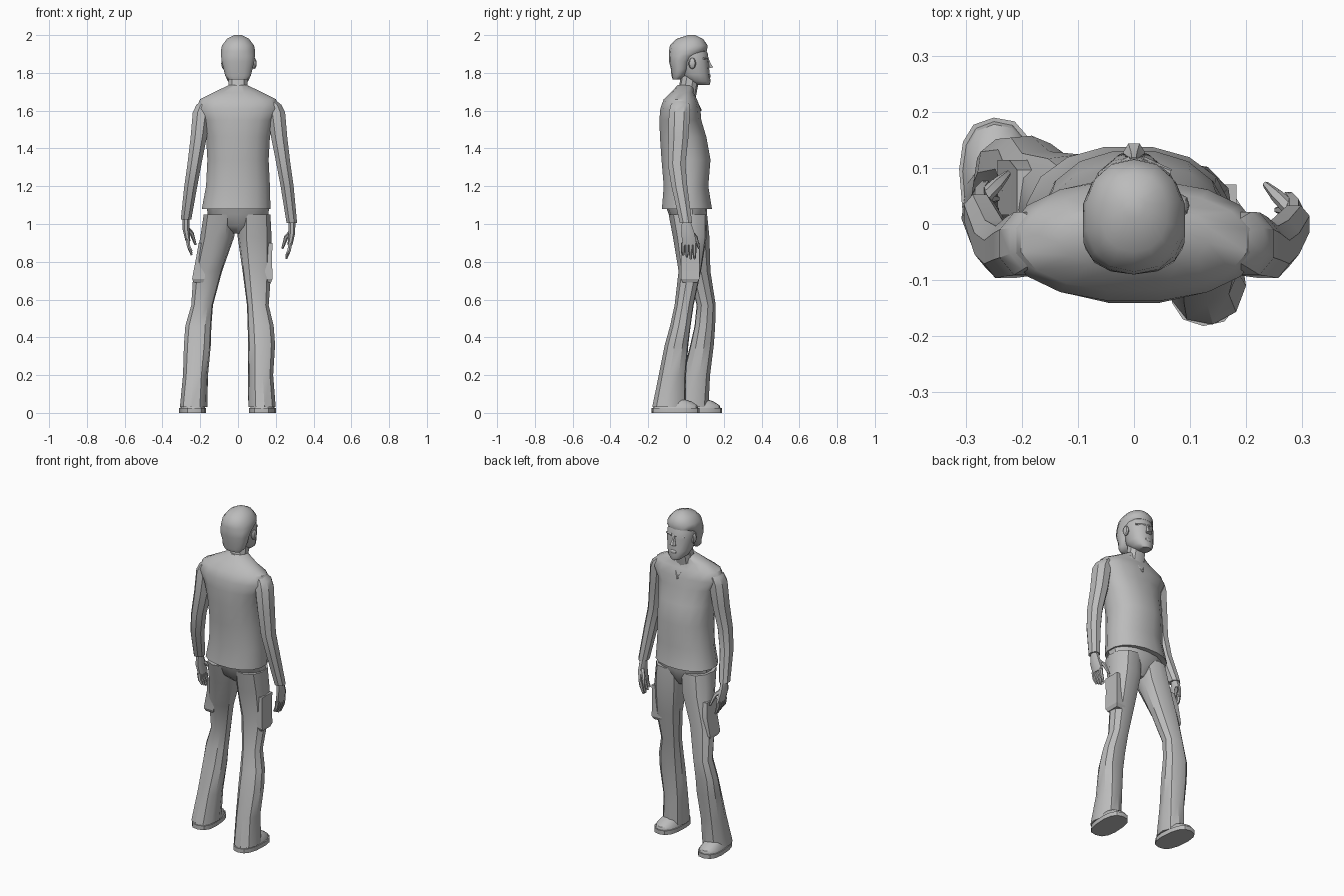
import bpy, bmesh, math
from mathutils import Vector

cube = bpy.data.objects.get("Cube")
if cube:
    bpy.data.objects.remove(cube, do_unlink=True)

TONE = (.5, .5, .5, 1)
grey = bpy.data.materials.new("plain_grey")
grey.use_nodes = True
grey.diffuse_color = TONE
grey.node_tree.nodes["Principled BSDF"].inputs["Base Color"].default_value = TONE


def finish(name, bm, angle):
    """Turn a bmesh into a shaded object."""
    bmesh.ops.recalc_face_normals(bm, faces=bm.faces)
    mesh = bpy.data.meshes.new(name)
    bm.to_mesh(mesh)
    bm.free()
    mesh.materials.append(grey)
    part = bpy.data.objects.new(name, mesh)
    bpy.context.collection.objects.link(part)
    bpy.ops.object.select_all(action="DESELECT")
    part.select_set(True)
    bpy.context.view_layer.objects.active = part
    bpy.ops.object.shade_smooth_by_angle(angle=math.radians(angle))


def skin(name, rings, angle):
    """Join rings of points into a closed surface."""
    bm = bmesh.new()
    loops = [[bm.verts.new(point) for point in ring] for ring in rings]
    for low, high in zip(loops, loops[1:]):
        for i in range(len(low)):
            bm.faces.new((low[i - 1], low[i], high[i], high[i - 1]))
    bm.faces.new(loops[0])
    bm.faces.new(loops[-1])
    finish(name, bm, angle)


def power(value, squareness):
    return math.copysign(abs(value) ** (2 / squareness), value)


def loft(name, centres, widths, depths, sides=10, squareness=2.2, turn=0, angle=35):
    """Stack level rings with the given centres, half widths and half depths."""
    angles = [math.tau * (i + .5) / sides for i in range(sides)]
    c, s = math.cos(turn), math.sin(turn)
    rings = []
    for (x, y, z), wide, deep in zip(centres, widths, depths):
        ring = []
        for a in angles:
            dx = wide * power(math.cos(a), squareness)
            dy = deep * power(math.sin(a), squareness)
            ring.append((x + dx * c - dy * s, y + dx * s + dy * c, z))
        rings.append(ring)
    skin(name, rings, angle)


def tube(name, points, start, end, sides=6):
    """Sweep a tapering round section along a path."""
    points = [Vector(p) for p in points]
    last = len(points) - 1
    rings = []
    for k, point in enumerate(points):
        along = points[min(k + 1, last)] - points[max(k - 1, 0)]
        facing = along.to_track_quat("Z", "Y")
        radius = start + (end - start) * (k / last) ** 2
        rings.append([point + facing @ Vector((radius * math.cos(math.tau * i / sides),
                                               radius * math.sin(math.tau * i / sides), 0))
                      for i in range(sides)])
    skin(name, rings, 35)


def ball(name, centre, size):
    """Add a small faceted ellipsoid."""
    bm = bmesh.new()
    bmesh.ops.create_uvsphere(bm, u_segments=8, v_segments=6, radius=1)
    bmesh.ops.scale(bm, vec=size, verts=bm.verts)
    bmesh.ops.translate(bm, vec=centre, verts=bm.verts)
    finish(name, bm, 35)


def central(*levels):
    """Centre points on the middle plane from (y, z) pairs."""
    return [(0, y, z) for y, z in levels]


# Shirt body, from hem to neckline
loft("shirt",
     [(-.01, .005, 1.08)] + central((0, 1.2), (0, 1.34), (-.015, 1.46), (-.03, 1.55),
                                    (-.03, 1.61), (-.03, 1.66), (-.02, 1.695), (0, 1.735)),
     (.185, .172, .165, .172, .19, .225, .205, .135, .05),
     (.135, .12, .132, .125, .113, .108, .09, .062, .045), sides=16, angle=40)

# Neck, face and hair
loft("neck", central((0, 1.66), (.03, 1.82)), (.055, .05), (.05, .05))
loft("face",
     central((.09, 1.735), (.07, 1.755), (.05, 1.79), (.04, 1.86), (.03, 1.9), (.02, 1.96)),
     (.03, .055, .07, .08, .08, .06), (.035, .06, .075, .08, .086, .07),
     sides=14, angle=45)
loft("hair",
     central((-.05, 1.765), (-.04, 1.785), (-.03, 1.82), (-.03, 1.86), (-.015, 1.89),
             (.01, 1.915), (.015, 1.945), (.02, 1.98), (.03, 2)),
     (.05, .07, .078, .088, .092, .093, .087, .06, .02),
     (.02, .037, .05, .06, .075, .1, .1, .07, .02), sides=14, angle=45)

# Facial features
tube("nose", central((.112, 1.88), (.12, 1.85), (.127, 1.825)), .008, .02)
ball("mouth", (0, .113, 1.783), (.025, .018, .016))
ball("chin", (0, .1, 1.753), (.025, .03, .018))

# Paired parts of the upper body, the right hand held slightly higher
for side, label, lift in ((1, "left", 0), (-1, "right", .02)):
    def at(x, y, z):
        return (side * x + .005, y, z)

    def grip(x, y, z):
        return at(x, y + lift, z + lift)

    tube(label + "_brow", [at(.01, .112, 1.88), at(.06, .092, 1.875)], .009, .006)
    ball(label + "_ear", at(.08, .033, 1.85), (.014, .02, .03))

    # Neckline edge running down to a short front slit
    tube(label + "_collar", [at(.06, -.02, 1.715), at(.05, .03, 1.695), at(0, .08, 1.6)],
         .012, .004)

    # Sleeve bowed back at the elbow, its top sunk into the shoulder
    loft(label + "_sleeve",
         [grip(.28, 0, 1.005), at(.255, -.035, 1.2), at(.235, -.05, 1.32),
          at(.213, -.04, 1.46), at(.198, -.035, 1.59), at(.185, -.03, 1.63),
          at(.16, -.03, 1.66)],
         (.03, .037, .04, .046, .05, .044, .03), (.035, .045, .05, .057, .06, .055, .035),
         sides=8)

    # Hand with curled fingers and a forward thumb
    loft(label + "_palm",
         [grip(.27, .02, .89), grip(.28, .01, .95), grip(.28, 0, 1.02)],
         (.014, .019, .02), (.04, .038, .023), sides=8)
    for i in range(4):
        y = .02 * i - .015
        tip = .835 - .01 * min(i, 2)
        tube(f"{label}_finger_{i + 1}",
             [grip(.272, y, .9), grip(.266, y, .86), grip(.25, y, tip)], .012, .006)
    tube(label + "_thumb",
         [grip(.28, .02, .96), grip(.25, .05, .93), grip(.23, .07, .87)], .014, .006)

# Trouser seat and legs, the right leg stepping forward
loft("trouser_seat", central((.02, .95), (.01, .99), (.01, 1.05), (0, 1.11)),
     (.03, .11, .165, .17), (.04, .075, .1, .115), sides=14)
strides = {
    "left": [(.127, -.09, .03), (.12, -.072, .2), (.125, -.05, .36), (.12, -.03, .46),
             (.105, -.01, .57), (.1, .02, .75), (.088, .02, .93), (.085, .01, 1.05)],
    "right": [(-.235, .03, .03), (-.225, .055, .2), (-.215, .085, .36), (-.21, .1, .46),
              (-.19, .107, .57), (-.16, .07, .75), (-.11, .035, .93), (-.095, .01, 1.05)],
}
for label, path in strides.items():
    loft(label + "_trouser_leg", path, (.072, .066, .072, .07, .058, .077, .09, .086),
         (.09, .073, .063, .055, .051, .06, .09, .103),
         turn=.15 if label == "left" else -.15)

# Thigh pockets with a raised flap
for label, x, y, lean in (("left", .15, .022, 0), ("right", -.21, .065, .035)):
    loft(label + "_pocket",
         [(x, y, .69), (x, y, .71), (x + lean / 2, y, .82), (x + lean, y - lean / 2, .9)],
         (.028, .038, .034, .038), (.045, .056, .056, .056),
         sides=4, squareness=5, angle=20)

# Shoes: sole slab, then an upper rising toward the heel
for label, x, y, turn in (("left", .13, -.055, -.05), ("right", -.24, .063, .08)):
    def heelward(shift, z):
        return (x + shift * math.sin(turn), y - shift * math.cos(turn), z)

    loft(label + "_sole", [heelward(0, 0), heelward(0, .025)], (.07, .07), (.127, .127),
         sides=14, squareness=2.6, turn=turn)
    loft(label + "_upper",
         [heelward(0, .025), heelward(0, .04), heelward(.01, .06), heelward(.04, .085)],
         (.064, .06, .048, .036), (.12, .115, .095, .05),
         sides=14, squareness=2.5, turn=turn)
